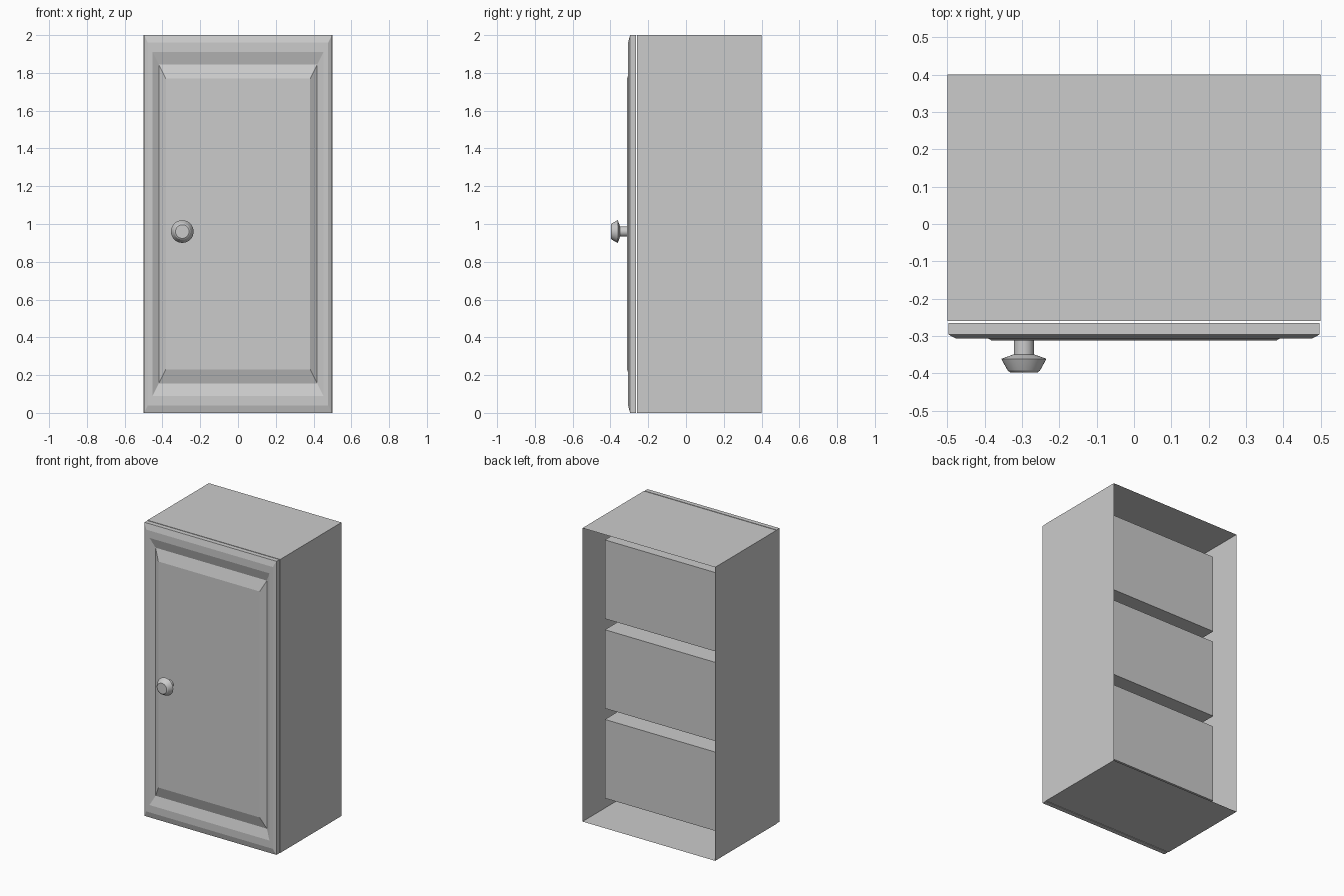
import bpy, bmesh, math

if "Cube" in bpy.data.objects:
    bpy.data.objects.remove(bpy.data.objects["Cube"])


def make_object(name, bm):
    bmesh.ops.remove_doubles(bm, verts=bm.verts, dist=1e-5)
    bmesh.ops.recalc_face_normals(bm, faces=bm.faces)
    mesh = bpy.data.meshes.new(name)
    bm.to_mesh(mesh)
    bm.free()
    obj = bpy.data.objects.new(name, mesh)
    bpy.context.collection.objects.link(obj)
    return obj


def quad(bm, *points):
    return bm.faces.new([bm.verts.new(p) for p in points])


def bridge(bm, a, b):
    # Join two closed rings of points with quads
    for i in range(len(a)):
        j = (i + 1) % len(a)
        quad(bm, a[i], a[j], b[j], b[i])


def rect(x, z0, z1, y):
    return [(-x, y, z0), (x, y, z0), (x, y, z1), (-x, y, z1)]


# Cabinet shell: open back, front frame with three recessed compartments
FRONT, BACK, POCKET = -0.26, 0.40, 0.252
bm = bmesh.new()
bridge(bm, rect(0.5, 0, 2, FRONT), rect(0.5, 0, 2, BACK))
xs = [-0.5, -0.435, 0.435, 0.5]
zs = [0, 0.12, 0.657, 0.732, 1.268, 1.343, 1.88, 2]
for i in range(3):
    for k in range(7):
        x0, x1, z0, z1 = xs[i], xs[i + 1], zs[k], zs[k + 1]
        if i == 1 and k % 2 == 1:
            rear = rect(x1, z0, z1, POCKET)
            bridge(bm, rect(x1, z0, z1, FRONT), rear)
            quad(bm, *rear)
        else:
            quad(bm, (x0, FRONT, z0), (x1, FRONT, z0), (x1, FRONT, z1), (x0, FRONT, z1))
make_object("cabinet_body", bm)

# Door: nested rectangles give the chamfer, groove and raised panel
profile = [(0, -0.265), (0, -0.296), (0.04, -0.307), (0.09, -0.307),
           (0.155, -0.288), (0.23, -0.312)]
rings = [rect(0.497 - m / 2, m, 2 - m, y) for m, y in profile]
bm = bmesh.new()
for a, b in zip(rings, rings[1:]):
    bridge(bm, a, b)
quad(bm, *rings[0])
quad(bm, *rings[-1])
make_object("door", bm)

# Knob: lathed profile of (radius, y)
SIDES = 32
knob = [(0.027, -0.305), (0.027, -0.349), (0.06, -0.361),
        (0.058, -0.366), (0.043, -0.393), (0.036, -0.398)]
rings = [[(-0.295 + r * math.cos(math.tau * i / SIDES), y,
           0.96 + r * math.sin(math.tau * i / SIDES)) for i in range(SIDES)]
         for r, y in knob]
bm = bmesh.new()
for a, b in zip(rings, rings[1:]):
    bridge(bm, a, b)
quad(bm, *rings[0])
quad(bm, *rings[-1])
handle = make_object("door_knob", bm)
bpy.context.view_layer.objects.active = handle
handle.select_set(True)
bpy.ops.object.shade_smooth_by_angle(angle=math.radians(25))
